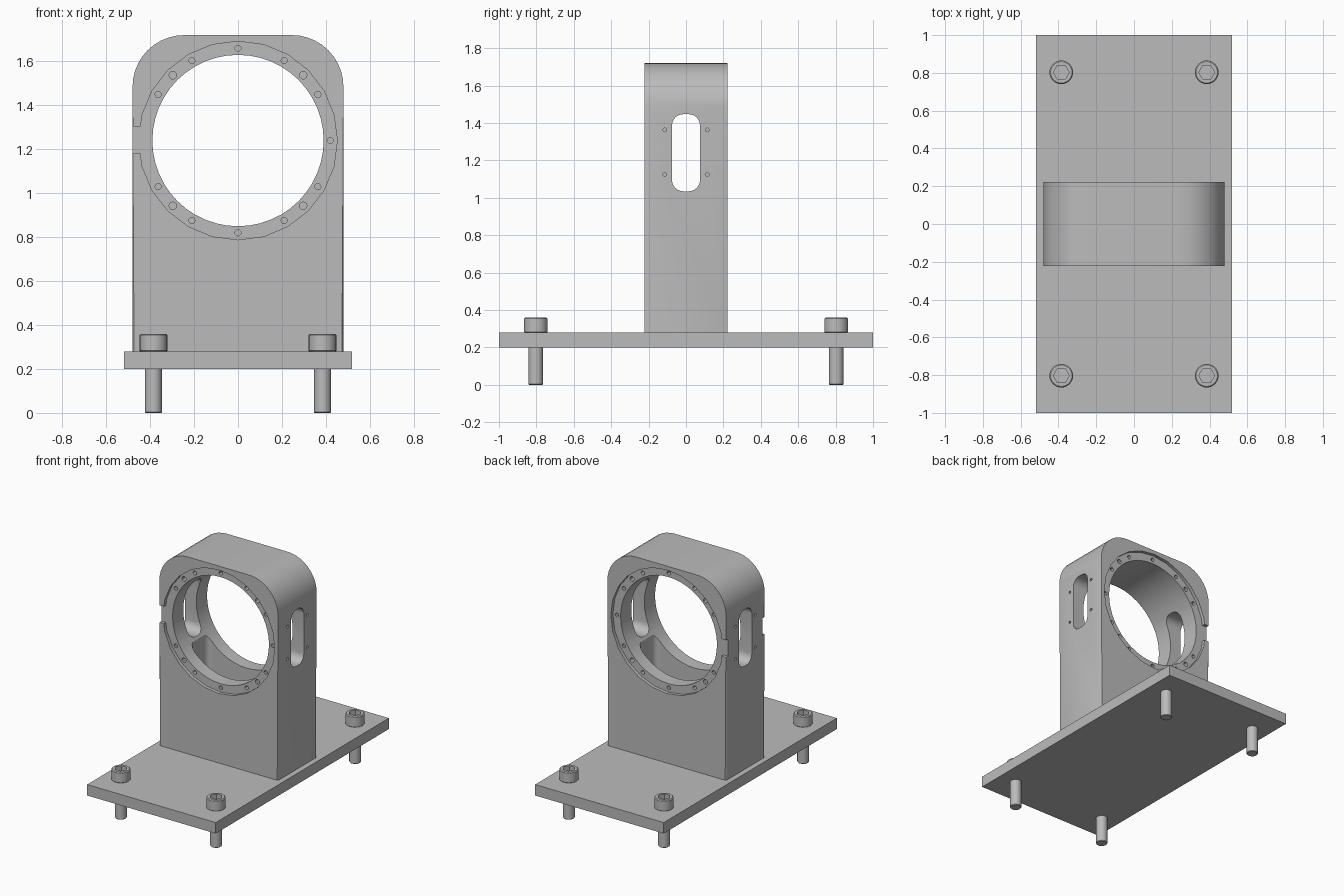
import bpy, bmesh, math
from mathutils import Vector

if "Cube" in bpy.data.objects:
    bpy.data.objects.remove(bpy.data.objects["Cube"], do_unlink=True)

GREY = (0.5, 0.5, 0.5, 1.0)
steel = bpy.data.materials.new("plain grey metal")
steel.use_nodes = True
steel.diffuse_color = GREY
steel.node_tree.nodes["Principled BSDF"].inputs["Base Color"].default_value = GREY

AXES = {
    "X": lambda u, v, w: (w, u, v),
    "Y": lambda u, v, w: (u, w, v),
    "Z": lambda u, v, w: (u, v, w),
}


def circle(u, v, r, n=24):
    return [(u + r * math.cos(math.tau * i / n), v + r * math.sin(math.tau * i / n))
            for i in range(n)]


def rounded(u0, u1, v0, v1, low, high, n=6):
    """Rectangle outline with separate radii for the low and high corners."""
    corners = [(u1, v1, -1, -1, high, 0), (u0, v1, 1, -1, high, 1),
               (u0, v0, 1, 1, low, 2), (u1, v0, -1, 1, low, 3)]
    pts = []
    for u, v, su, sv, r, quarter in corners:
        if r == 0:
            pts.append((u, v))
            continue
        for i in range(n + 1):
            a = (quarter + i / n) * math.pi / 2
            pts.append((u + su * r + r * math.cos(a), v + sv * r + r * math.sin(a)))
    return pts


def prisms(name, outlines, axis, spans, chamfer=0):
    """Extrude every outline along an axis over every span."""
    bm = bmesh.new()
    place = AXES[axis]
    for pts in outlines:
        for lo, hi in spans:
            a = [bm.verts.new(place(u, v, lo)) for u, v in pts]
            b = [bm.verts.new(place(u, v, hi)) for u, v in pts]
            caps = [bm.faces.new(a), bm.faces.new(b[::-1])]
            for i in range(len(pts)):
                j = (i + 1) % len(pts)
                bm.faces.new((a[j], a[i], b[i], b[j]))
            if chamfer:
                rim = [e for f in caps for e in f.edges]
                bmesh.ops.bevel(bm, geom=rim, offset=chamfer, segments=1, affect="EDGES")
    bmesh.ops.recalc_face_normals(bm, faces=bm.faces[:])
    mesh = bpy.data.meshes.new(name)
    bm.to_mesh(mesh)
    bm.free()
    obj = bpy.data.objects.new(name, mesh)
    bpy.context.collection.objects.link(obj)
    mesh.materials.append(steel)
    return obj


def activate(obj):
    bpy.ops.object.select_all(action="DESELECT")
    obj.select_set(True)
    bpy.context.view_layer.objects.active = obj


def cut(obj, cutter):
    cutter.hide_render = True
    mod = obj.modifiers.new("cut", "BOOLEAN")
    mod.operation = "DIFFERENCE"
    mod.solver = "EXACT"
    mod.object = cutter
    activate(obj)
    bpy.ops.object.modifier_apply(modifier=mod.name)
    bpy.data.objects.remove(cutter, do_unlink=True)


def smooth(obj):
    activate(obj)
    bpy.ops.object.shade_smooth_by_angle(angle=math.radians(30))


# Base plate
prisms("base_plate", [rounded(-0.52, 0.52, -1, 1, 0, 0)], "Z", [(0.2, 0.28)])

# Upright housing with rounded shoulders
DEPTH, CZ = 0.223, 1.24
housing = prisms("housing", [rounded(-0.48, 0.48, 0.25, 1.72, 0, 0.235, 10)],
                 "Y", [(-DEPTH, DEPTH)], 0.007)


def both_faces(half, depth):
    return [(-half - 0.05, -half + depth), (half - depth, half + 0.05)]


# Main bore, flange recesses and their side notches
cut(housing, prisms("bore", [circle(0, CZ, 0.39, 48)], "Y", [(-0.4, 0.4)]))
faces = both_faces(DEPTH, 0.024)
cut(housing, prisms("recess", [circle(0, CZ, 0.452)], "Y", faces))
cut(housing, prisms("notch", [rounded(-0.6, -0.42, 1.18, 1.305, 0, 0)], "Y", faces))

# Inner pocket below the bore
cut(housing, prisms("pocket", [rounded(-0.32, 0.32, -0.1, 0.1, 0.04, 0.04)],
                    "Z", [(0.2, 1.2)]))

# Side windows
cut(housing, prisms("window", [rounded(-0.075, 0.075, 1.035, 1.447, 0.06, 0.06)],
                    "X", [(-0.6, -0.2), (0.2, 0.6)]))

# Flange screw holes, the diagonal ones slightly larger
ring = []
for deg in (0, 30, 45, 60, 90, 120, 135, 150, 210, 225, 240, 270, 300, 315, 330):
    a = math.radians(deg)
    size = 0.017 if deg % 90 == 45 else 0.014
    ring.append(circle(0.42 * math.cos(a), CZ + 0.42 * math.sin(a), size, 12))
cut(housing, prisms("flange_holes", ring, "Y", both_faces(DEPTH, 0.07)))

# Small screw holes beside the windows
side = [circle(y, z, 0.01, 12) for y in (-0.113, 0.113) for z in (1.125, 1.363)]
cut(housing, prisms("side_holes", side, "X", both_faces(0.48, 0.05)))
smooth(housing)

# Four socket-head bolts
for fy, front in ((-0.803, "front"), (0.803, "back")):
    for fx, hand in ((0.385, "left"), (-0.385, "right")):
        head = prisms(f"{front}_{hand}_bolt_head", [circle(fx, fy, 0.063)],
                      "Z", [(0.277, 0.36)], 0.006)
        cut(head, prisms("socket", [circle(fx, fy, 0.042, 6)], "Z", [(0.315, 0.4)]))
        smooth(head)
        shank = prisms(f"{front}_{hand}_bolt_shank", [circle(fx, fy, 0.039)],
                       "Z", [(0, 0.25)], 0.004)
        smooth(shank)
